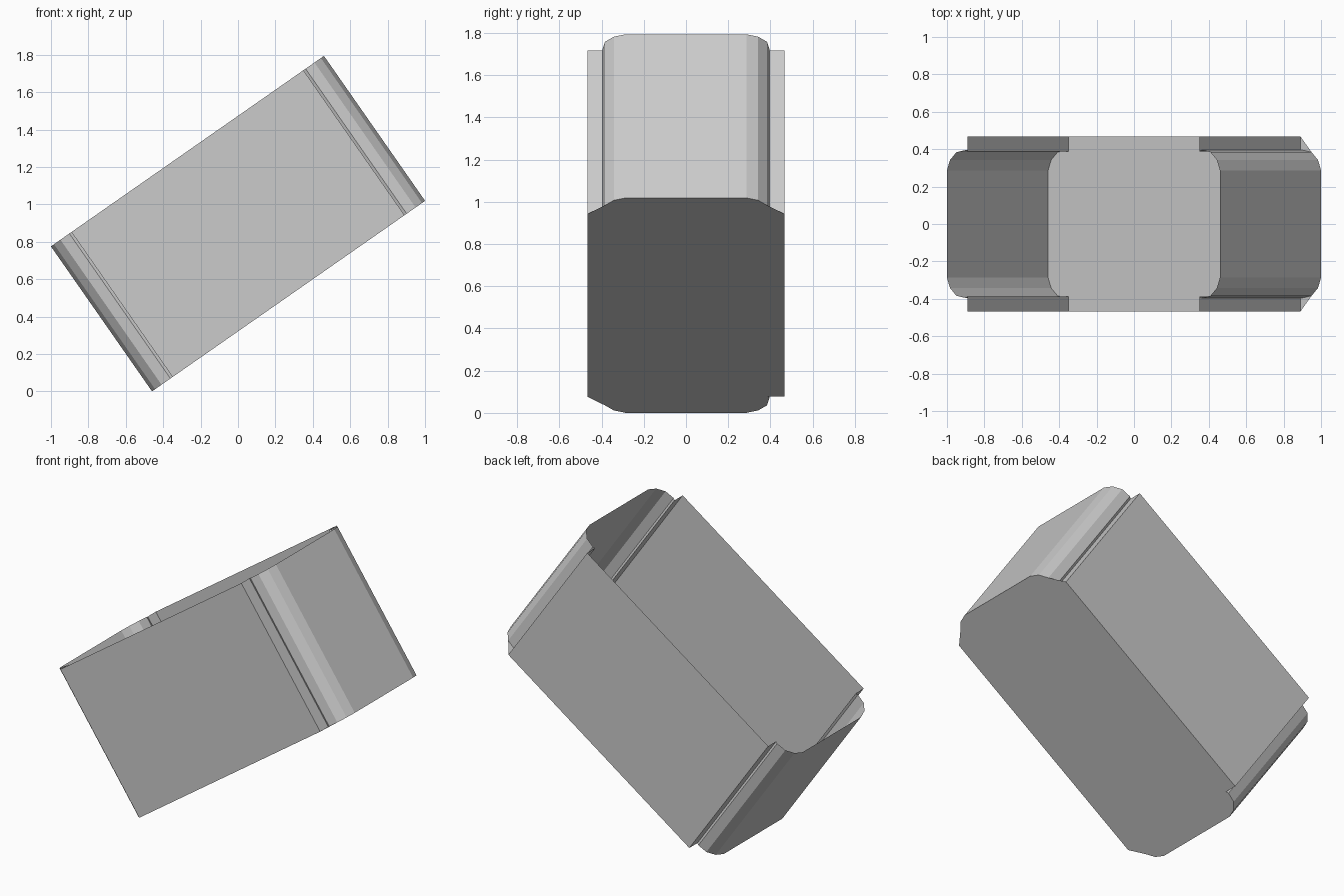
import bpy, bmesh
from math import radians
from mathutils import Matrix

if "Cube" in bpy.data.objects:
    bpy.data.objects.remove(bpy.data.objects["Cube"])

LENGTH, HEIGHT, TILT = 1.78, 0.945, radians(34.9)

# One corner of the outline: (inset from the end, half width)
CORNER = [(0.134, 0.467), (0.134, 0.388), (0.12, 0.395),
          (0.062, 0.384), (0.02, 0.342), (0.0, 0.286)]
# The floor cuts straight across the groove on three corners
CUT_CORNER = [CORNER[0]] + CORNER[3:]


def outline(corners):
    """Counter-clockwise loop; corners are given as (points, x sign, y sign)."""
    loop = []
    for points, sx, sy in corners:
        pts = [(sx * (LENGTH / 2 - inset), sy * y) for inset, y in points]
        loop += pts if sx * sy < 0 else pts[::-1]
    return loop


def make_object(name, build):
    bm = bmesh.new()
    build(bm)
    mesh = bpy.data.meshes.new(name)
    bm.to_mesh(mesh)
    bm.free()
    obj = bpy.data.objects.new(name, mesh)
    bpy.context.collection.objects.link(obj)
    # Tip the open box over so it rests on one bottom edge
    obj.matrix_world = (Matrix.Translation((0, 0, 0.897))
                        @ Matrix.Rotation(-TILT, 4, 'Y')
                        @ Matrix.Translation((0, 0, -HEIGHT / 2)))
    return obj


# Thin side walls with rounded, grooved corners
def build_walls(bm):
    loop = outline([(CORNER, 1, -1), (CORNER, 1, 1),
                    (CORNER, -1, 1), (CORNER, -1, -1)])
    low = [bm.verts.new((x, y, 0)) for x, y in loop]
    high = [bm.verts.new((x, y, HEIGHT)) for x, y in loop]
    for i in range(len(loop)):
        j = (i + 1) % len(loop)
        bm.faces.new((low[i], low[j], high[j], high[i]))


# Flat floor; the top stays open
def build_floor(bm):
    loop = outline([(CUT_CORNER, 1, -1), (CUT_CORNER, 1, 1),
                    (CORNER, -1, 1), (CUT_CORNER, -1, -1)])
    bm.faces.new([bm.verts.new((x, y, 0)) for x, y in reversed(loop)])


make_object("container_walls", build_walls)
make_object("container_floor", build_floor)
